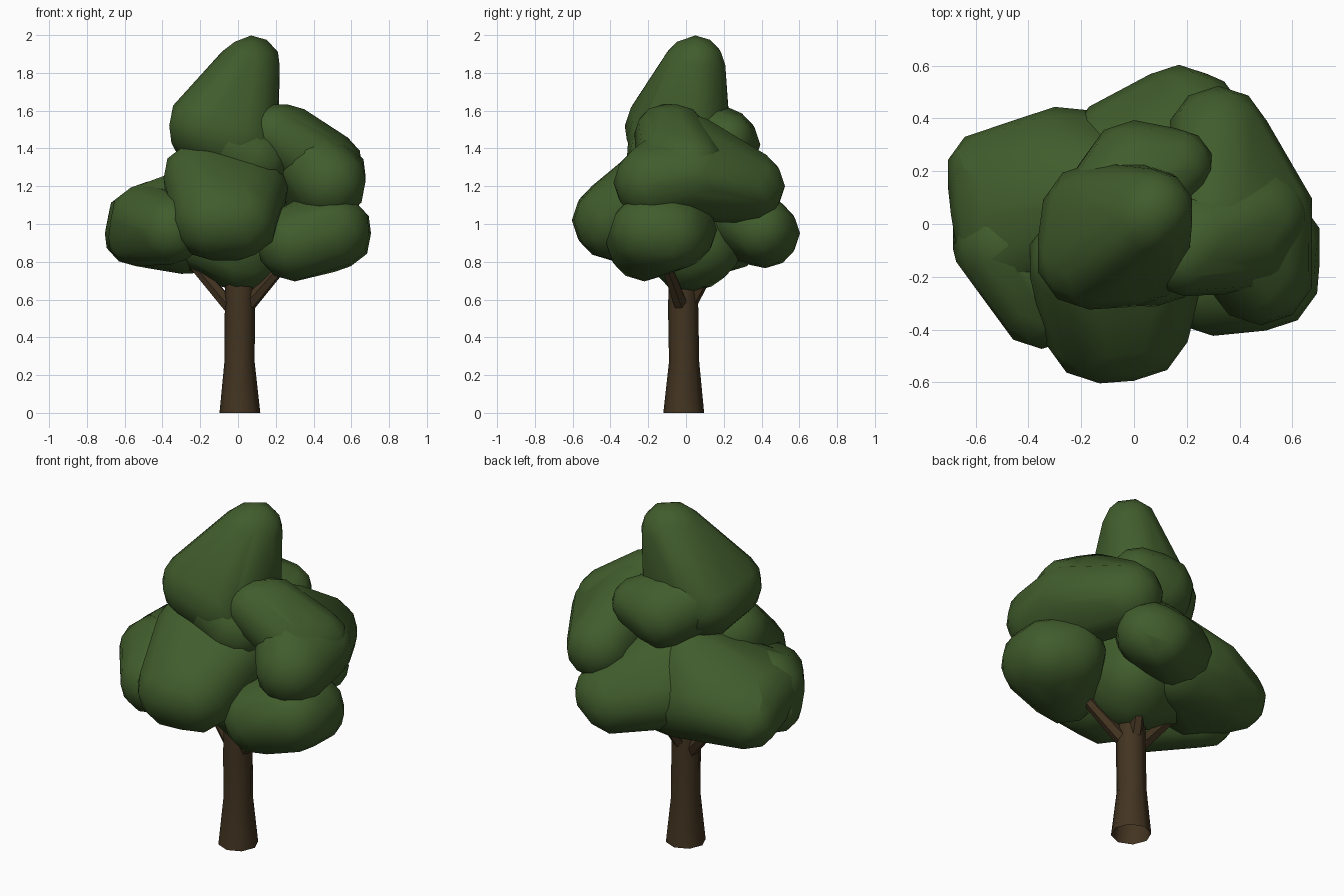
import bpy, bmesh, math
from mathutils import Vector, Matrix

cube = bpy.data.objects.get("Cube")
if cube:
    bpy.data.objects.remove(cube, do_unlink=True)


def material(name, rgb):
    mat = bpy.data.materials.new(name)
    mat.use_nodes = True
    mat.diffuse_color = (*rgb, 1)
    shader = mat.node_tree.nodes["Principled BSDF"]
    shader.inputs["Base Color"].default_value = (*rgb, 1)
    shader.inputs["Roughness"].default_value = 0.9
    return mat


LEAF = material("leaf green", (0.052, 0.108, 0.025))
BARK = material("bark brown", (0.055, 0.034, 0.015))


def finish(name, bm, mat, angle):
    mesh = bpy.data.meshes.new(name)
    bm.to_mesh(mesh)
    bm.free()
    mesh.materials.append(mat)
    obj = bpy.data.objects.new(name, mesh)
    bpy.context.scene.collection.objects.link(obj)
    bpy.ops.object.select_all(action="DESELECT")
    obj.select_set(True)
    bpy.context.view_layer.objects.active = obj
    bpy.ops.object.shade_smooth_by_angle(angle=math.radians(angle))


def lobe(name, *balls):
    """Leaf clump: one faceted skin stretched round a few balls (x, y, z, radius)."""
    ball_mesh = bmesh.new()
    for x, y, z, r in balls:
        bmesh.ops.create_icosphere(ball_mesh, subdivisions=2, radius=r * 1.02,
                                   matrix=Matrix.Translation((x, y, z)))
    bm = bmesh.new()
    for v in ball_mesh.verts:
        bm.verts.new(v.co)
    ball_mesh.free()
    bmesh.ops.convex_hull(bm, input=bm.verts[:])
    bmesh.ops.delete(bm, geom=[v for v in bm.verts if not v.link_faces], context="VERTS")
    # Merge crowded points for broad, chunky facets
    bmesh.ops.remove_doubles(bm, verts=bm.verts[:], dist=0.06)
    bmesh.ops.recalc_face_normals(bm, faces=bm.faces[:])
    finish(name, bm, LEAF, 75)


def limb(name, sides, *rings):
    """Tapered open tube through rings (x, y, z, radius); its top hides in the leaves."""
    bm = bmesh.new()
    centres = [Vector(r[:3]) for r in rings]
    turn = (centres[-1] - centres[0]).to_track_quat("Z", "Y")
    loops = []
    for c, ring in zip(centres, rings):
        loops.append([bm.verts.new(c + turn @ Vector((
            ring[3] * math.cos(math.tau * i / sides),
            ring[3] * math.sin(math.tau * i / sides), 0))) for i in range(sides)])
    for low, high in zip(loops, loops[1:]):
        for i in range(sides):
            j = (i + 1) % sides
            bm.faces.new((low[i], low[j], high[j], high[i]))
    finish(name, bm, BARK, 50)


# Trunk and the forks that carry the leaves
limb("trunk", 8, (0.01, -0.012, 0, 0.108), (0.008, -0.01, 0.27, 0.08),
     (0.01, -0.015, 0.55, 0.08), (0.01, -0.015, 0.8, 0.075))
limb("right_branch", 6, (-0.03, 0, 0.55, 0.04), (-0.28, 0.04, 0.84, 0.028))
limb("left_branch", 6, (0.06, -0.03, 0.58, 0.04), (0.27, -0.12, 0.82, 0.028))
limb("back_branch", 6, (0.01, 0.02, 0.58, 0.04), (0.08, 0.16, 0.82, 0.028))

# Inner mass of leaves
lobe("core_leaves", (0.03, 0.02, 0.87, 0.23), (0.08, 0.1, 0.89, 0.2),
     (-0.15, 0.05, 0.93, 0.2), (0, 0, 1.25, 0.25))

# Lower ring of leaf clumps
lobe("front_leaves", (-0.13, -0.39, 1.02, 0.21), (0, -0.38, 1.02, 0.21),
     (-0.2, -0.14, 1.24, 0.2), (0.06, -0.13, 1.18, 0.21))
lobe("right_leaves", (-0.49, 0.1, 1, 0.21), (-0.54, 0.19, 0.95, 0.17),
     (-0.3, 0.24, 1.0, 0.2), (-0.47, -0.08, 1.02, 0.2), (-0.1, 0.22, 0.95, 0.2),
     (-0.12, 0.12, 1.15, 0.2), (-0.3, 0.1, 0.93, 0.19))
lobe("right_front_leaves", (-0.35, -0.29, 0.97, 0.18), (-0.48, -0.08, 1.02, 0.2),
     (-0.54, -0.05, 0.93, 0.15))
lobe("left_leaves", (0.5, -0.2, 0.96, 0.2), (0.3, -0.22, 0.9, 0.2),
     (0.51, -0.08, 0.95, 0.2), (0.42, -0.04, 0.97, 0.2))
lobe("back_leaves", (0.17, 0.42, 0.95, 0.18), (0.24, 0.4, 0.97, 0.17),
     (-0.05, 0.28, 1.0, 0.2), (0, 0.15, 1.15, 0.2))

# Upper leaf clumps and crown
lobe("upper_left_leaves", (0.19, -0.12, 1.48, 0.15), (0.26, -0.05, 1.46, 0.17),
     (0.49, 0.03, 1.31, 0.17), (0.42, -0.08, 1.33, 0.18))
lobe("outer_left_leaves", (0.48, -0.18, 1.22, 0.2), (0.5, 0.04, 1.26, 0.18),
     (0.32, 0.33, 1.2, 0.19), (0.3, 0.02, 1.4, 0.18))
lobe("upper_back_leaves", (0, 0.2, 1.42, 0.19), (0.16, 0.22, 1.45, 0.14),
     (-0.1, 0.04, 1.48, 0.2))
lobe("crown_leaves", (0.07, 0.05, 1.84, 0.155), (0.05, 0.03, 1.83, 0.155),
     (-0.17, -0.12, 1.52, 0.2), (-0.15, 0.03, 1.48, 0.2), (0.02, 0.03, 1.44, 0.2),
     (0, -0.1, 1.45, 0.21))
lobe("crown_base_leaves", (-0.1, -0.1, 1.47, 0.2), (0.08, -0.12, 1.34, 0.19))
